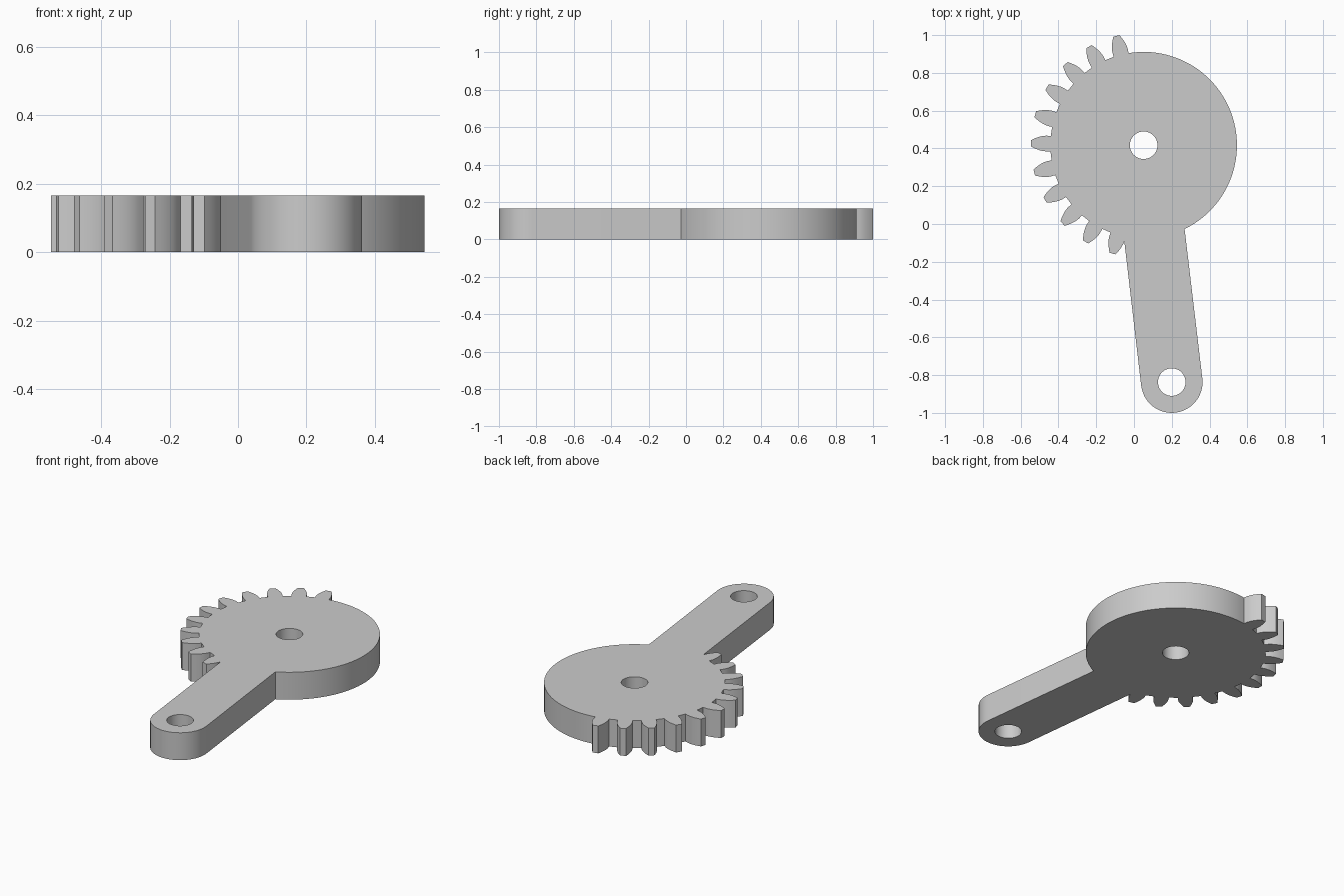
import bpy, bmesh
from math import radians, degrees, sin, cos, tan, acos, atan2
from mathutils import Vector

cube = bpy.data.objects.get("Cube")
if cube:
    bpy.data.objects.remove(cube, do_unlink=True)

HEIGHT = 0.165
HUB = Vector((0.051, 0.417))       # gear centre
PIN = Vector((0.2, -0.837))        # arm end centre
BORE = 0.073
ROOT, BASE, TIP = 0.494, 0.518, 0.597
ARM = 0.163                        # arm half width
FIRST, PITCH, TEETH = 104, 15, 11
BASE_HALF = 4.6                    # half tooth angle at the base circle


def polar(centre, r, deg):
    return centre + Vector((cos(radians(deg)), sin(radians(deg)))) * r


def arc(centre, r, start, end, n):
    return [polar(centre, r, start + (end - start) * i / n) for i in range(n + 1)]


def circle(centre, r, n=48):
    return arc(centre, r, 0, 360, n)[:-1]


def half_angle(r):
    """Half the tooth angle at radius r on an involute flank."""
    a = acos(min(1, BASE / r))
    return BASE_HALF - degrees(tan(a) - a)


def tooth(deg):
    flank = [(ROOT, BASE_HALF + 0.1)]
    for i in range(6):
        r = BASE + (TIP - BASE) * i / 5
        flank.append((r, half_angle(r)))
    return ([polar(HUB, r, deg - h) for r, h in flank]
            + [polar(HUB, r, deg + h) for r, h in reversed(flank)])


# Outline: plain rim, toothed sector, then the arm with its round end
d = PIN - HUB
aim = degrees(atan2(d.y, d.x))
join = aim + 19.27                 # where the rim meets the arm
outline = arc(HUB, ROOT, join, FIRST - BASE_HALF - 0.1, 48)[:-1]
for k in range(TEETH):
    outline += tooth(FIRST + PITCH * k)
outline.pop()                      # last root corner lies inside the arm
outline += arc(PIN, ARM, aim - 90, aim + 90, 24)

# Fill the outline around both bores and extrude it
bm = bmesh.new()
for loop in (outline, circle(HUB, BORE), circle(PIN, BORE)):
    verts = [bm.verts.new((p.x, p.y, 0)) for p in loop]
    for a, b in zip(verts, verts[1:] + verts[:1]):
        bm.edges.new((a, b))
bmesh.ops.triangle_fill(bm, edges=bm.edges[:], use_beauty=True, normal=(0, 0, 1))
top = bmesh.ops.extrude_face_region(bm, geom=bm.faces[:], use_keep_orig=True)
bmesh.ops.translate(bm, vec=(0, 0, HEIGHT),
                    verts=[g for g in top["geom"] if isinstance(g, bmesh.types.BMVert)])
bmesh.ops.recalc_face_normals(bm, faces=bm.faces[:])
mesh = bpy.data.meshes.new("sector_gear_arm")
bm.to_mesh(mesh)
bm.free()
lever = bpy.data.objects.new("sector_gear_arm", mesh)
bpy.context.collection.objects.link(lever)

# Plain grey
grey = bpy.data.materials.new("plain_grey")
grey.use_nodes = True
colour = (0.6, 0.6, 0.6, 1)
grey.diffuse_color = colour
grey.node_tree.nodes["Principled BSDF"].inputs["Base Color"].default_value = colour
mesh.materials.append(grey)

# Smooth walls, sharp rims
bpy.ops.object.select_all(action="DESELECT")
lever.select_set(True)
bpy.context.view_layer.objects.active = lever
bpy.ops.object.shade_smooth_by_angle(angle=radians(30))
